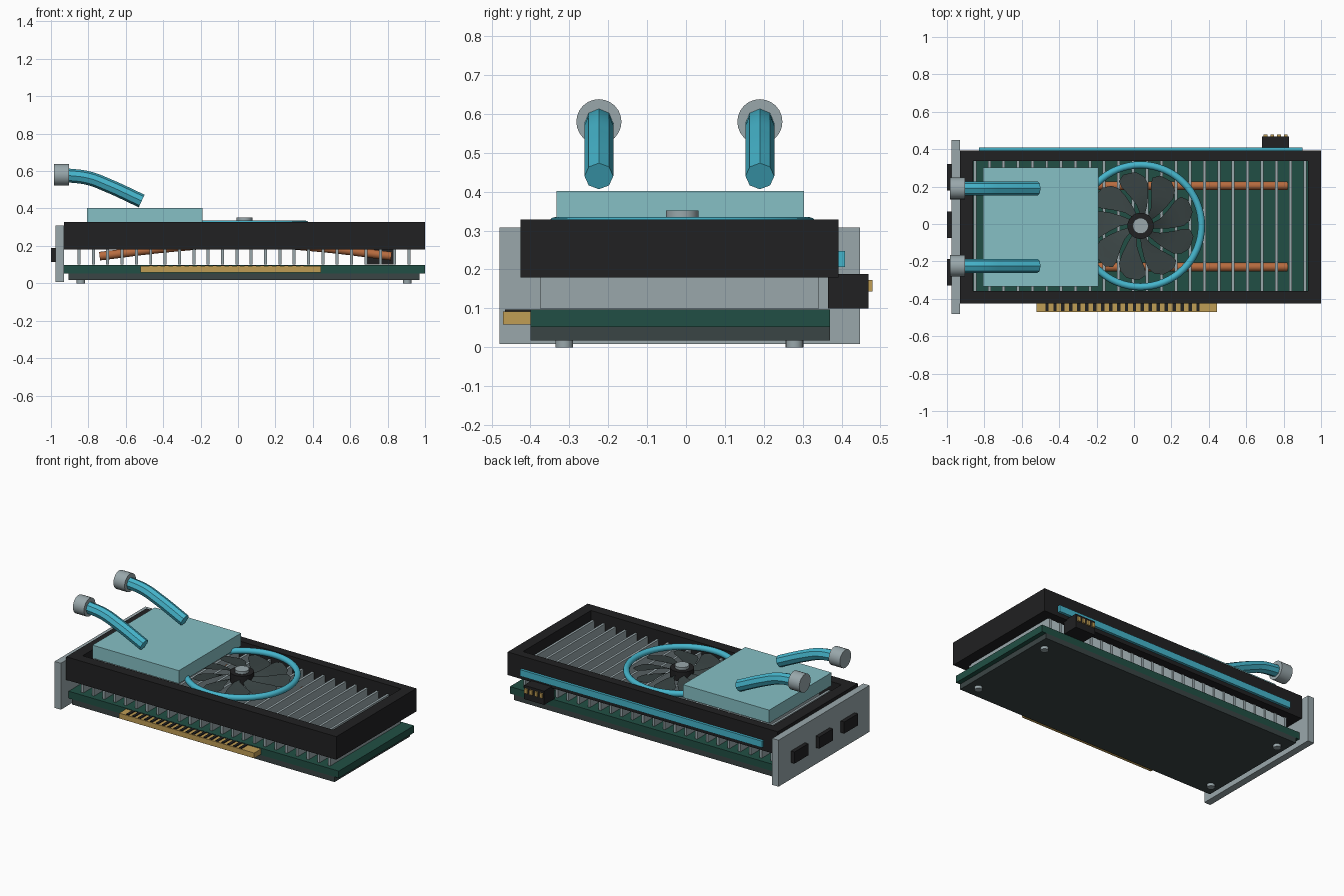
import bpy, bmesh
from math import cos, sin, pi, radians
from mathutils import Matrix

cube = bpy.data.objects.get("Cube")
if cube:
    bpy.data.objects.remove(cube, do_unlink=True)


def material(name, r, g, b):
    m = bpy.data.materials.new(name)
    m.use_nodes = True
    m.diffuse_color = (r, g, b, 1)
    m.node_tree.nodes["Principled BSDF"].inputs["Base Color"].default_value = (r, g, b, 1)
    return m


BLACK = material("black plastic", .015, .015, .016)
SLATE = material("dark slate", .042, .058, .058)
GREEN = material("board green", .015, .078, .058)
METAL = material("light metal", .32, .39, .41)
AQUA = material("pale aqua", .24, .53, .56)
CYAN = material("bright cyan", .06, .46, .60)
COPPER = material("copper", .48, .15, .05)
GOLD = material("gold", .53, .34, .09)


def finish(name, bm, mat, smooth=False):
    bmesh.ops.recalc_face_normals(bm, faces=bm.faces)
    me = bpy.data.meshes.new(name)
    bm.to_mesh(me)
    bm.free()
    me.materials.append(mat)
    ob = bpy.data.objects.new(name, me)
    bpy.context.collection.objects.link(ob)
    if smooth:
        smooth_shade(ob)
    return ob


def smooth_shade(ob):
    bpy.ops.object.select_all(action='DESELECT')
    ob.select_set(True)
    bpy.context.view_layer.objects.active = ob
    bpy.ops.object.shade_smooth_by_angle(angle=radians(40))


def add_box(bm, x, y, z):
    spans = (x, y, z)
    mid = [(a + b) / 2 for a, b in spans]
    size = [b - a for a, b in spans]
    bmesh.ops.create_cube(bm, size=1, matrix=Matrix.Translation(mid) @ Matrix.Diagonal((*size, 1)))


def box(name, x, y, z, mat):
    bm = bmesh.new()
    add_box(bm, x, y, z)
    return finish(name, bm, mat)


def cylinder(name, centre, radius, depth, mat, axis='Z', sides=32):
    turn = Matrix.Rotation(pi / 2, 4, 'Y') if axis == 'X' else Matrix()
    bm = bmesh.new()
    bmesh.ops.create_cone(bm, cap_ends=True, segments=sides, radius1=radius, radius2=radius,
                          depth=depth, matrix=Matrix.Translation(centre) @ turn)
    return finish(name, bm, mat, True)


def pipe(name, points, radius, mat, rings=2):
    cu = bpy.data.curves.new(name, 'CURVE')
    cu.dimensions = '3D'
    cu.bevel_depth = radius
    cu.bevel_resolution = rings
    cu.use_fill_caps = True
    sp = cu.splines.new('BEZIER')
    sp.bezier_points.add(len(points) - 1)
    for bp, p in zip(sp.bezier_points, points):
        bp.co = p
        bp.handle_left_type = bp.handle_right_type = 'AUTO'
    cu.materials.append(mat)
    ob = bpy.data.objects.new(name, cu)
    bpy.context.collection.objects.link(ob)
    bpy.ops.object.select_all(action='DESELECT')
    ob.select_set(True)
    bpy.context.view_layer.objects.active = ob
    bpy.ops.object.convert(target='MESH')
    smooth_shade(bpy.context.view_layer.objects.active)


# Circuit board, backplate and its screws
box("circuit_board", (-.93, 1), (-.40, .37), (.052, .097), GREEN)
box("backplate", (-.905, .97), (-.40, .37), (.018, .052), SLATE)
for x in (-.84, .905):
    for y in (-.313, .279):
        cylinder("backplate_screw", (x, y, .01), .023, .02, METAL, sides=16)

# Gold edge connector with dark contact gaps
box("edge_connector", (-.52, .445), (-.47, -.40), (.058, .092), GOLD)
bm = bmesh.new()
for i in range(20):
    x = -.465 + i * .0425
    add_box(bm, (x - .009, x + .009), (-.465, -.40), (.09, .097))
finish("contact_gaps", bm, BLACK)

# Heatsink fins
bm = bmesh.new()
for i in range(24):
    x = -.85 + i * .0767
    add_box(bm, (x - .008, x + .008), (-.375, .342), (.1, .27))
finish("heatsink_fins", bm, METAL)

# Arched heat pipes
for y in (.205, -.23):
    pipe("heat_pipe", [(-.74, y, .145), (-.36, y, .19), (.04, y, .215),
                       (.44, y, .19), (.82, y, .145)], .023, COPPER, 4)

# Shroud: a rectangular frame open above and below
bm = bmesh.new()
for y in ((-.425, -.358), (.336, .392)):
    add_box(bm, (-.93, 1), y, (.18, .329))
for x in ((-.93, -.86), (.93, 1)):
    add_box(bm, x, (-.358, .336), (.18, .329))
finish("shroud_frame", bm, BLACK)
box("light_strip", (-.83, .90), (.392, .409), (.206, .248), CYAN)

# Fan: glowing ring, hub, cap and swept blades
FX, FY = .035, -.01
bm = bmesh.new()
profile = [bm.verts.new((FX + .326 + .019 * cos(a), FY, .316 + .019 * sin(a)))
           for a in (2 * pi * k / 12 for k in range(12))]
edges = [bm.edges.new((profile[k - 1], profile[k])) for k in range(12)]
bmesh.ops.spin(bm, geom=profile + edges, cent=(FX, FY, 0), axis=(0, 0, 1),
               angle=2 * pi, steps=64, use_merge=True)
bmesh.ops.remove_doubles(bm, verts=bm.verts, dist=.0005)
finish("fan_ring", bm, CYAN, True)
cylinder("fan_hub", (FX, FY, .305), .07, .06, BLACK)
cylinder("fan_cap", (FX, FY, .343), .042, .018, METAL)

BLADES = 9
# radius, middle angle and half width along the blade
SECTIONS = [(.06, 0, 12), (.11, 6, 14), (.17, 13, 17), (.23, 18, 18), (.265, 21, 15), (.288, 22, 7)]
bm = bmesh.new()
for i in range(BLADES):
    rows = []
    for r, mid, half in SECTIONS:
        row = []
        for side in (-1, 0, 1):
            a = 2 * pi * i / BLADES + radians(mid + side * half)
            row.append(bm.verts.new((FX + r * cos(a), FY + r * sin(a), .304 + side * .01)))
        rows.append(row)
    faces = [bm.faces.new((p[k], q[k], q[k + 1], p[k + 1]))
             for p, q in zip(rows, rows[1:]) for k in (0, 1)]
    bmesh.ops.solidify(bm, geom=faces, thickness=.01)
finish("fan_blades", bm, SLATE, True)

# Cooling block with two hoses and their fittings
box("water_block", (-.807, -.19), (-.333, .303), (.318, .402), AQUA)
for y in (-.224, .19):
    pipe("coolant_hose", [(-.515, y, .44), (-.70, y, .525), (-.80, y, .562), (-.92, y, .578)],
         .037, CYAN)
    cylinder("hose_fitting", (-.943, y, .58), .058, .08, METAL, 'X', 24)

# Mounting bracket with display sockets
box("bracket", (-.975, -.93), (-.48, .448), (.008, .308), METAL)
for y in (.25, -.003, -.258):
    box("display_socket", (-1, -.97), (y - .071, y + .071), (.115, .19), BLACK)

# Power socket with gold pins
box("power_socket", (.685, .83), (.365, .469), (.1, .189), BLACK)
for i in range(4):
    x = .703 + i * .036
    box("power_pin", (x - .01, x + .01), (.46, .479), (.143, .173), GOLD)
